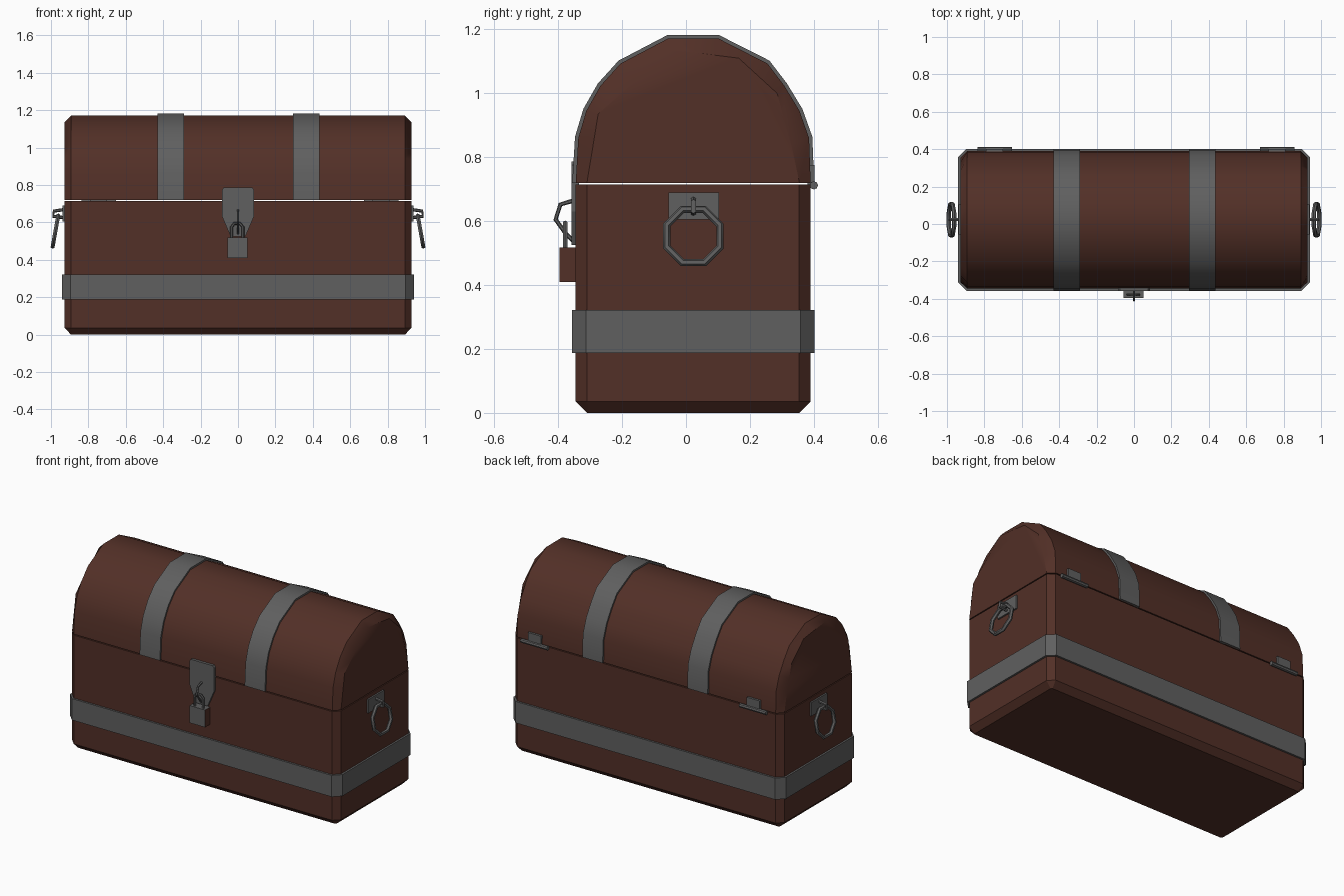
import bpy, bmesh, math
from mathutils import Vector

if "Cube" in bpy.data.objects:
    bpy.data.objects.remove(bpy.data.objects["Cube"])


def material(name, rgb):
    m = bpy.data.materials.new(name)
    m.diffuse_color = (*rgb, 1)
    m.use_nodes = True
    m.node_tree.nodes["Principled BSDF"].inputs["Base Color"].default_value = m.diffuse_color
    return m


WOOD = material("brown wood", (0.085, 0.029, 0.020))
IRON = material("grey iron", (0.115, 0.115, 0.115))


def finish(name, bm, mat, smooth=None):
    bmesh.ops.recalc_face_normals(bm, faces=bm.faces)
    me = bpy.data.meshes.new(name)
    bm.to_mesh(me)
    bm.free()
    ob = bpy.data.objects.new(name, me)
    bpy.context.collection.objects.link(ob)
    me.materials.append(mat)
    if smooth:
        bpy.ops.object.select_all(action='DESELECT')
        bpy.context.view_layer.objects.active = ob
        ob.select_set(True)
        bpy.ops.object.shade_smooth_by_angle(angle=math.radians(smooth))
    return ob


def loft(name, rings, mat, smooth=None, closed=False):
    """Skin matching point rings; cap the ends, or join them when closed."""
    bm = bmesh.new()
    vs = [[bm.verts.new(p) for p in r] for r in rings]
    n = len(vs[0])
    pairs = list(zip(vs, vs[1:])) + ([(vs[-1], vs[0])] if closed else [])
    for a, b in pairs:
        for i in range(n):
            j = (i + 1) % n
            bm.faces.new((a[i], a[j], b[j], b[i]))
    if not closed:
        bm.faces.new(vs[0])
        bm.faces.new(vs[-1])
    return finish(name, bm, mat, smooth)


def box(name, x0, x1, y0, y1, z0, z1, mat):
    return loft(name, [[(x0, y0, z), (x1, y0, z), (x1, y1, z), (x0, y1, z)]
                       for z in (z0, z1)], mat)


def wire(name, pts, r, sides=6, closed=False):
    """Round bar following a path."""
    pts = [Vector(p) for p in pts]
    n, rings = len(pts), []
    normal = (pts[1] - pts[0]).cross(pts[2] - pts[1]).normalized()
    for i, p in enumerate(pts):
        a = pts[(i - 1) % n] if closed or i else p
        b = pts[(i + 1) % n] if closed or i < n - 1 else p
        side = (b - a).normalized().cross(normal)
        rings.append([p + r * (math.cos(t) * side + math.sin(t) * normal)
                      for t in [2 * math.pi * k / sides for k in range(sides)]])
    return loft(name, rings, IRON, 40, closed)


def octagon(x, y0, y1, c, z):
    return [(-x + c, y0, z), (x - c, y0, z), (x, y0 + c, z), (x, y1 - c, z),
            (x - c, y1, z), (-x + c, y1, z), (-x, y1 - c, z), (-x, y0 + c, z)]


# Body with chamfered corners and bottom
loft("chest_body", [octagon(0.893, -0.31, 0.355, 0.008, 0),
                    octagon(0.928, -0.345, 0.39, 0.036, 0.036),
                    octagon(0.928, -0.345, 0.39, 0.036, 0.714)], WOOD)
# Iron belt around the body
loft("body_belt", [octagon(0.94, -0.357, 0.402, 0.044, z) for z in (0.188, 0.322)], IRON)

# Arched lid with chamfered ends
arch = [(-.345, .72), (-.337, .86), (-.312, .945), (-.268, 1.023), (-.205, 1.093), (-.055, 1.172),
        (.10, 1.172), (.255, 1.093), (.308, 1.023), (.355, .945), (.385, .86), (.39, .72)]
end = [(-.31, .72), (-.287, .86), (-.275, .935), (-.22, .985), (-.16, 1.035), (-.045, 1.135),
       (.06, 1.123), (.165, 1.11), (.285, 1.0), (.307, .92), (.33, .84), (.355, .72)]
loft("lid", [[(x, y, z) for y, z in prof] for x, prof in
             ((-.928, end), (-.892, arch), (.892, arch), (.928, end))], WOOD, 35)

# Iron straps over the lid
c = Vector((0.0225, 0.72))
strap = []
for y, z in arch:
    d = (Vector((y, z)) - c).normalized() * 0.011
    strap.append((y + d.x, z + d.y))
for i, x in enumerate((-.36, .365)):
    loft(f"lid_strap_{i}", [[(x + s, y, z) for y, z in strap] for s in (-.07, .07)], IRON, 35)

# Lock plate, staple and padlock
shield = [(-.075, .787), (.075, .787), (.085, .775), (.085, .63), (.04, .525),
          (-.04, .525), (-.085, .63), (-.085, .775)]
loft("lock_plate", [[(x, y, z) for x, z in shield] for y in (-.358, -.335)], IRON)
wire("lock_staple", [(0, -.35, .665), (0, -.393, .652), (0, -.408, .605),
                     (0, -.375, .56), (0, -.35, .535)], .007)
wire("padlock_shackle", [(-.034, -.378, .51), (-.034, -.378, .575), (-.02, -.378, .594),
                         (.01, -.378, .594), (.026, -.378, .575), (.026, -.378, .51)], .008)
lock = box("padlock_body", -.057, .05, -.396, -.345, .41, .518, IRON)
lock.data.materials.append(WOOD)
for f in lock.data.polygons:
    if abs(f.normal.x) > .5:
        f.material_index = 1

# Ring handles on both ends
for s, side in ((1, "right"), (-1, "left")):
    x0, x1 = sorted((s * .92, s * .938))
    box(f"handle_plate_{side}", x0, x1, -.055, .103, .605, .69, IRON)
    wire(f"handle_staple_{side}", [(s * .93, .023, .668), (s * .985, .023, .66),
                                   (s * .988, .023, .632), (s * .93, .023, .625)], .009)
    ring = [(s * (.976 - .016 * math.cos(a)), .023 + .09 * math.sin(a), .553 + .09 * math.cos(a))
            for a in [math.pi * 2 * k / 8 + math.pi / 8 for k in range(8)]]
    wire(f"handle_ring_{side}", ring, .012, 6, True)

# Hinges at the back
for x, side in ((-.745, "left"), (.765, "right")):
    loft(f"hinge_pin_{side}", [[(x + e, .40 + .013 * math.cos(k * math.pi / 4),
                                 .712 + .013 * math.sin(k * math.pi / 4)) for k in range(8)]
                               for e in (-.092, .092)], IRON, 40)
    box(f"hinge_leaf_{side}", x - .045, x + .045, .38, .402, .71, .775, IRON)
